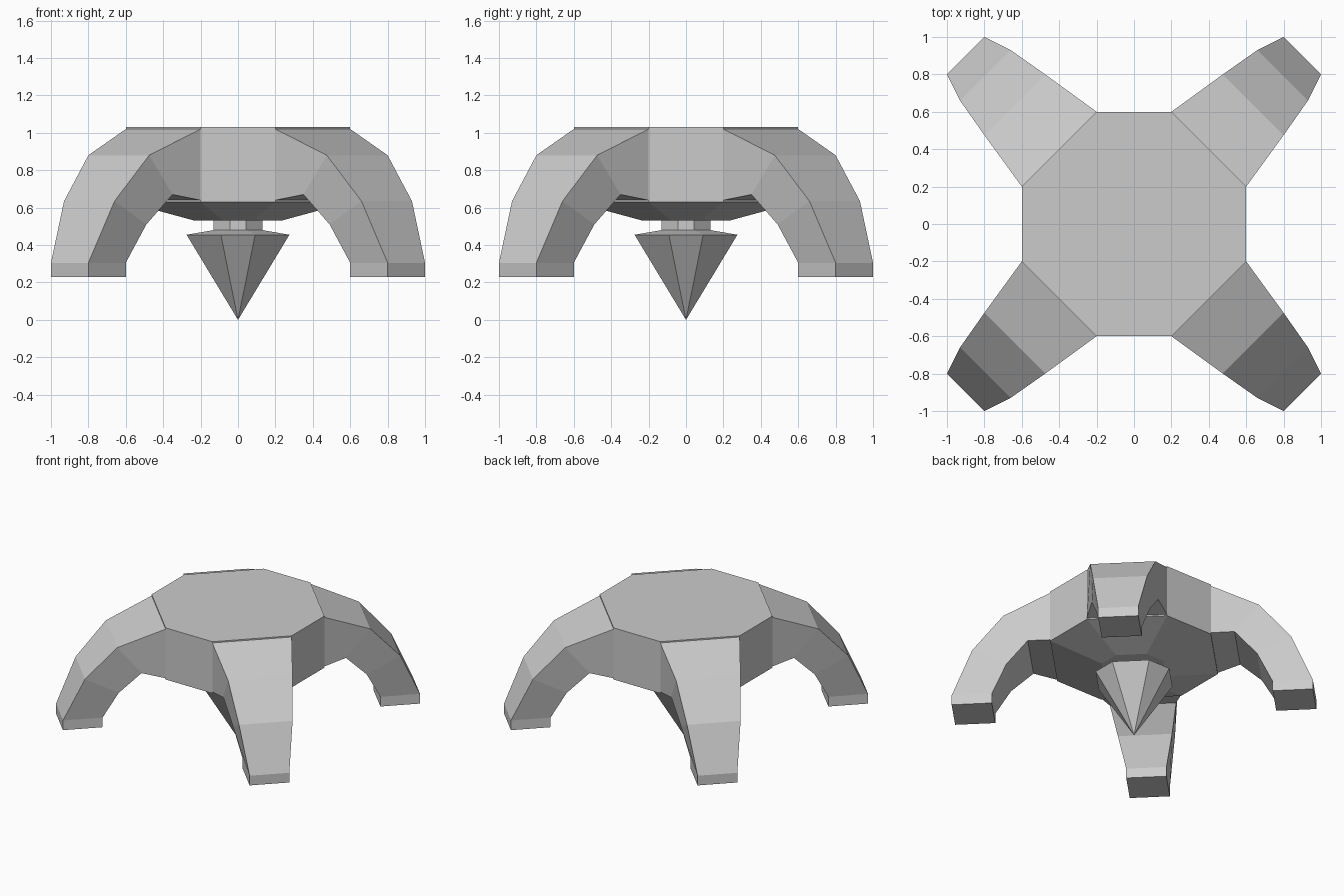
import bpy, bmesh, math
from mathutils import Matrix

if "Cube" in bpy.data.objects:
    bpy.data.objects.remove(bpy.data.objects["Cube"])

grey = bpy.data.materials.new("plain grey")
grey.use_nodes = True
colour = (0.6, 0.6, 0.6, 1)
grey.diffuse_color = colour
grey.node_tree.nodes["Principled BSDF"].inputs["Base Color"].default_value = colour


def loft(name, rings, tip=None):
    """Skin a stack of rings, closing the ends with caps or a pointed tip."""
    bm = bmesh.new()
    loops = [[bm.verts.new(p) for p in ring] for ring in rings]
    n = len(loops[0])
    for a, b in zip(loops, loops[1:]):
        for i in range(n):
            j = (i + 1) % n
            bm.faces.new((a[i], a[j], b[j], b[i]))
    bm.faces.new(loops[0])
    if tip:
        point = bm.verts.new(tip)
        for i in range(n):
            bm.faces.new((loops[-1][i], loops[-1][(i + 1) % n], point))
    else:
        bm.faces.new(loops[-1])
    bmesh.ops.recalc_face_normals(bm, faces=bm.faces)
    mesh = bpy.data.meshes.new(name)
    bm.to_mesh(mesh)
    bm.free()
    mesh.materials.append(grey)
    obj = bpy.data.objects.new(name, mesh)
    bpy.context.collection.objects.link(obj)
    return obj


def octagon(r, z):
    """Eight-sided ring whose corners are cut at a third of the half width."""
    c = r / 3
    return [(r, -c, z), (r, c, z), (c, r, z), (-c, r, z),
            (-r, c, z), (-r, -c, z), (-c, -r, z), (c, -r, z)]


# Hull with its shallow tapered underside
loft("body", [octagon(0.6, 1.03), octagon(0.6, 0.63), octagon(0.23, 0.53)])

# Neck and pointed spike below the hull
loft("neck", [octagon(0.13, 0.53), octagon(0.13, 0.48)])
loft("spike", [octagon(0.13, 0.48), octagon(0.275, 0.455)], tip=(0, 0, 0))

# Leg sections: outer far, outer near, outer z, inner far, inner near, inner z
sections = [
    (0.6, 0.2, 1.02, 0.6, 0.2, 0.64),
    (0.8, 0.475, 0.88, 0.68, 0.35, 0.67),
    (0.93, 0.66, 0.635, 0.76, 0.49, 0.51),
    (1.0, 0.8, 0.305, 0.8, 0.6, 0.305),
    (1.0, 0.8, 0.23, 0.8, 0.6, 0.23),
]
rings = [[(a, b, z), (b, a, z), (d, c, w), (c, d, w)]
         for a, b, z, c, d, w in sections]

# Four arched legs, one on each diagonal
names = ["back_left_leg", "back_right_leg", "front_right_leg", "front_left_leg"]
for k, name in enumerate(names):
    leg = loft(name, rings)
    leg.data.transform(Matrix.Rotation(k * math.pi / 2, 4, "Z"))
